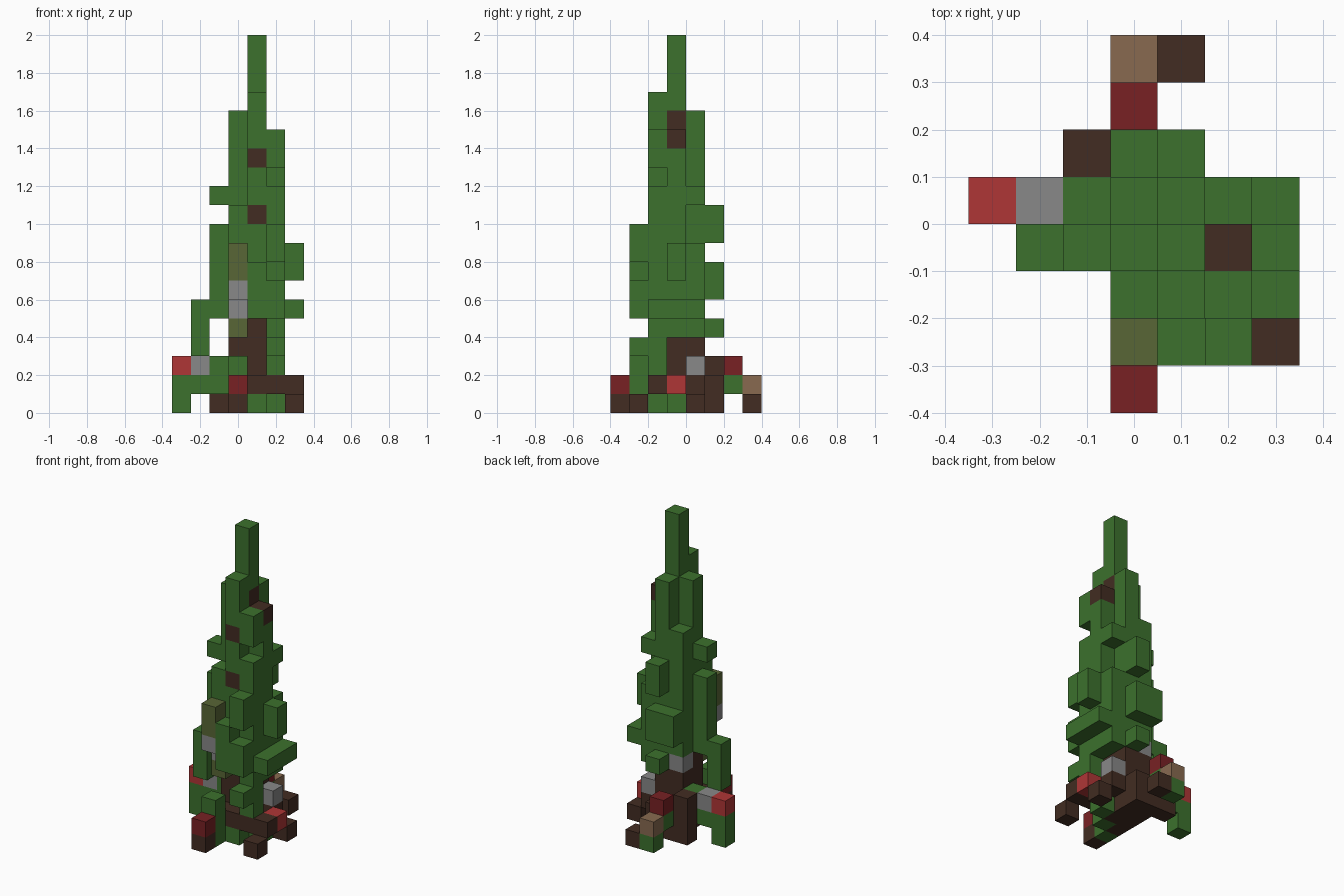
import bpy
import bmesh
from mathutils import Vector

old_cube = bpy.data.objects.get("Cube")
if old_cube:
    bpy.data.objects.remove(old_cube, do_unlink=True)

UNIT = 0.1
cells = {}


def to_linear(value):
    value /= 255
    return value / 12.92 if value <= 0.04045 else ((value + 0.055) / 1.055) ** 2.4


def make_material(name, red, green, blue):
    material = bpy.data.materials.new(name)
    colour = (to_linear(red), to_linear(green), to_linear(blue), 1)
    material.diffuse_color = colour
    material.use_nodes = True
    shader = material.node_tree.nodes["Principled BSDF"]
    shader.inputs["Base Color"].default_value = colour
    shader.inputs["Roughness"].default_value = 0.9
    return material


leaf = make_material("leaf green", 60, 113, 45)
bark = make_material("dark bark", 66, 44, 34)
berry = make_material("bright red", 175, 54, 54)
wine = make_material("dark red", 120, 33, 36)
stone = make_material("stone grey", 136, 136, 136)
tan = make_material("tan wood", 136, 106, 80)
moss = make_material("moss olive", 88, 102, 54)


def span(value):
    """A single index or an inclusive (first, last) pair."""
    first, last = value if isinstance(value, tuple) else (value, value)
    return range(first, last + 1)


def fill(part, material, across, deep, up):
    for i in span(across):
        for j in span(deep):
            for k in span(up):
                cells[i, j, k] = (part, material)


def clear(i, j, up):
    for k in span(up):
        cells.pop((i, j, k), None)


# Trunk with its roots
fill("trunk", bark, (0, 1), (-1, 0), (0, 4))
fill("trunk", bark, (0, 1), 1, (0, 1))
fill("back_root", bark, -1, 1, (0, 2))
fill("front_root", bark, (1, 3), -2, 1)
fill("side_root", bark, 2, 0, 1)
fill("side_root", bark, 3, 0, 0)
fill("front_stub", bark, 3, -3, 0)
fill("back_stub", bark, 1, 3, 0)
fill("trunk", bark, 0, -2, (0, 1))

# Low growth around the roots
fill("low_leaves", leaf, 1, -2, 0)
fill("low_leaves", leaf, 2, -1, 0)
fill("low_leaves", leaf, 0, -3, (0, 2))
fill("low_leaves", leaf, -3, 0, (0, 1))
fill("low_leaves", leaf, (-2, -1), 0, 1)
fill("low_leaves", leaf, -1, 0, 2)
fill("low_leaves", leaf, 0, 3, 0)
fill("low_leaves", leaf, 0, 2, 1)

# Main crown, stepping in toward the tip
fill("crown", leaf, (0, 1), (-2, 0), (5, 9))
fill("crown", leaf, 0, -2, 10)
fill("crown", leaf, 0, 0, (10, 12))
fill("crown", leaf, 0, -1, (10, 15))
fill("crown", leaf, 1, 0, (10, 15))
fill("crown", leaf, 1, -2, (10, 16))
fill("tip", leaf, 1, -1, (10, 19))

# Side of the crown, with notches
fill("crown_side", leaf, 2, -2, (2, 14))
clear(2, -2, 12)
fill("crown_side", leaf, 2, -1, (4, 13))
fill("crown_side", leaf, 2, 0, (4, 11))
clear(2, 0, (9, 10))

# Branches sticking out
fill("side_branch", leaf, 3, (-2, 0), 5)
fill("side_branch", leaf, 3, -1, (7, 8))
fill("front_branch", leaf, 2, -3, 3)
fill("front_branch", leaf, (1, 2), -3, (5, 6))
fill("front_branch", leaf, 1, -3, 7)
fill("front_branch", leaf, 2, -3, (8, 9))
fill("back_branch", leaf, 1, 1, 4)
fill("back_branch", leaf, (0, 1), 1, (6, 7))
fill("back_branch", leaf, 1, 1, (9, 10))
fill("hanging_branch", leaf, -2, -1, (3, 5))
fill("hanging_branch", leaf, -1, -1, (5, 9))
fill("hanging_branch", leaf, -1, -1, 11)

# Bark showing through the crown
fill("bark_patch", bark, 1, -2, 10)
fill("bark_patch", bark, 1, -2, 13)
fill("bark_patch", bark, 1, -1, 15)
fill("bark_patch", bark, 2, -1, 14)

# Ornaments
fill("red_ornament", berry, -3, 0, 2)
fill("red_ornament", berry, 3, -1, 1)
fill("front_stub", bark, 0, -4, 0)
fill("dark_red_ornament", wine, 0, -4, 1)
fill("dark_red_ornament", wine, 0, 2, 2)
fill("tan_ornament", tan, 0, 3, 1)
fill("grey_ornament", stone, -2, 0, 2)
fill("grey_ornament", stone, 2, 0, 2)
fill("grey_ornament", stone, 0, 0, 4)
fill("grey_ornament", stone, 0, -2, 5)
fill("grey_ornament", stone, 0, -3, 6)
fill("moss_ornament", moss, 0, -2, 4)
fill("moss_ornament", moss, 0, -3, (7, 8))

# Outward directions of a block, each with the two axes of its face
AXES = [Vector((1, 0, 0)), Vector((0, 1, 0)), Vector((0, 0, 1))]
SIDES = []
for n in range(3):
    u, v = AXES[(n + 1) % 3], AXES[(n + 2) % 3]
    SIDES += [(AXES[n], u, v), (-AXES[n], v, u)]


def build_part(part, material):
    """Mesh the exposed sides of every block in one part."""
    bm = bmesh.new()
    for cell, (owner, _) in cells.items():
        if owner != part:
            continue
        centre = Vector(cell) + Vector((0, 0.5, 0.5))
        for normal, u, v in SIDES:
            neighbour = tuple(int(c) for c in Vector(cell) + normal)
            if neighbour in cells:
                continue
            middle = centre + normal / 2
            corners = [middle + (a * u + b * v) / 2
                       for a, b in ((-1, -1), (1, -1), (1, 1), (-1, 1))]
            bm.faces.new([bm.verts.new(c * UNIT) for c in corners])
    bmesh.ops.remove_doubles(bm, verts=bm.verts[:], dist=UNIT / 100)
    mesh = bpy.data.meshes.new(part)
    bm.to_mesh(mesh)
    bm.free()
    mesh.materials.append(material)
    obj = bpy.data.objects.new(part, mesh)
    bpy.context.collection.objects.link(obj)


for part, material in dict(cells.values()).items():
    build_part(part, material)
